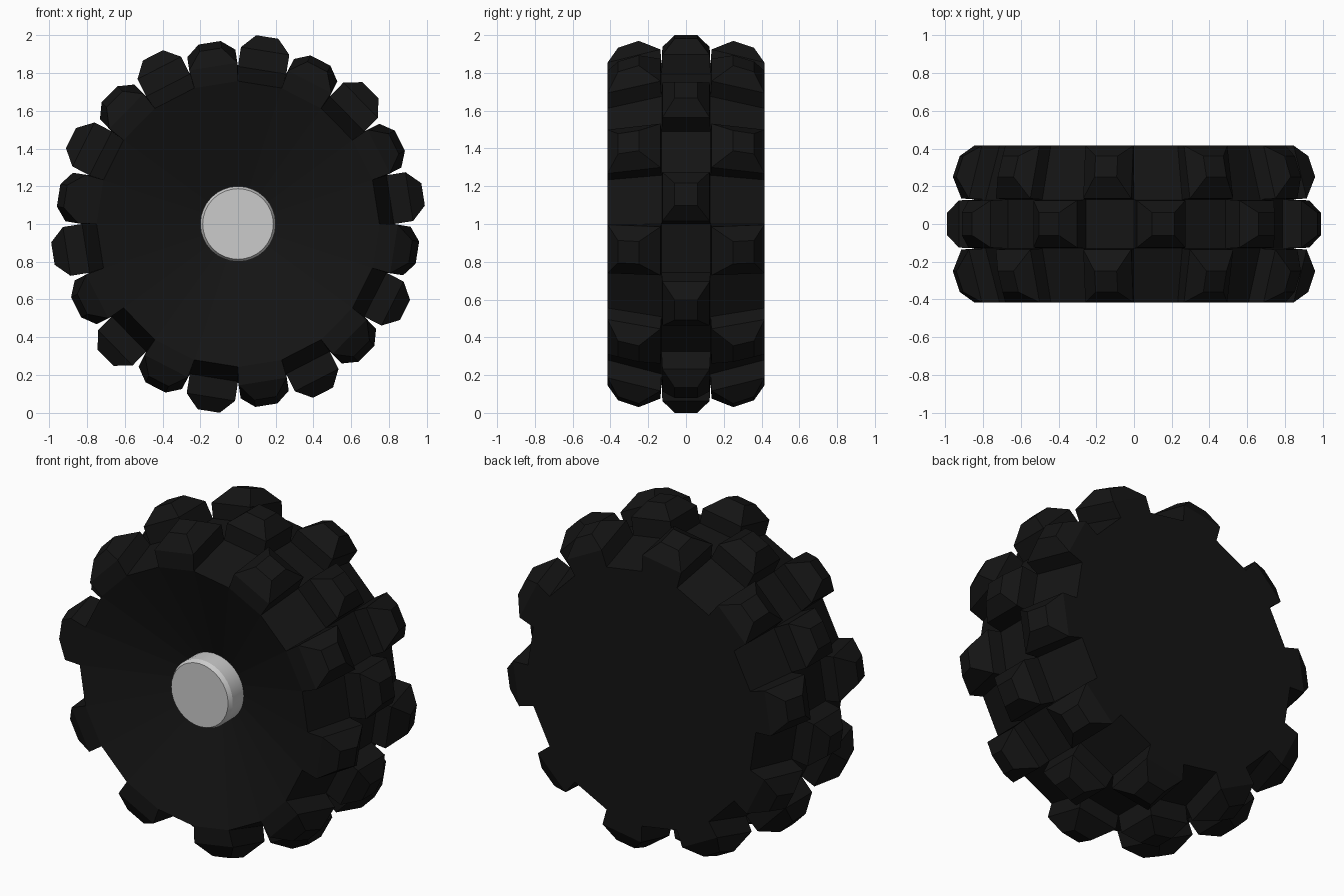
import bpy, bmesh, math
from mathutils import Vector

if "Cube" in bpy.data.objects:
    bpy.data.objects.remove(bpy.data.objects["Cube"])

N = 20
STEP = 2 * math.pi / N
XS = 0.99  # wheel is very slightly narrower in x than in z


def make(name, bm, color=None):
    bmesh.ops.recalc_face_normals(bm, faces=bm.faces)
    me = bpy.data.meshes.new(name)
    bm.to_mesh(me)
    bm.free()
    ob = bpy.data.objects.new(name, me)
    bpy.context.collection.objects.link(ob)
    if color:
        mat = bpy.data.materials.new(name + "_material")
        mat.diffuse_color = color
        mat.use_nodes = True
        mat.node_tree.nodes["Principled BSDF"].inputs["Base Color"].default_value = mat.diffuse_color
        me.materials.append(mat)
    return ob


def polar(angle, rad, tan, y):
    # angle is measured clockwise from the top, seen from the front
    s, c = math.sin(angle), math.cos(angle)
    return Vector(((rad * s + tan * c) * XS, y, 1 + rad * c - tan * s))


# Tyre body: 20-sided, three bands across the tread
bm = bmesh.new()
profile = [(-0.415, 0.757), (-0.13, 0.835), (0.13, 0.835), (0.415, 0.757)]
rows = [[bm.verts.new(polar(i * STEP, r, 0, y)) for i in range(N)] for y, r in profile]

# Knob profiles per band: (y low, rad low, y high, rad high, half width)
outer_shoulder = (-0.415, 0.845, -0.135, 0.915, 0.13)
outer_top = (-0.36, 0.935, -0.25, 0.972, 0.06)
flip = lambda k: (-k[2], k[3], -k[0], k[1], k[4])
knobs = [
    [outer_shoulder, outer_top],
    [(-0.125, 0.928, 0.125, 0.928, 0.131), (-0.06, 1.003, 0.06, 1.003, 0.06)],
    [flip(outer_shoulder), flip(outer_top)],
]

# Checkerboard of raised tread knobs
for band in range(3):
    for i in range(N):
        j = (i + 1) % N
        ring = [rows[band][i], rows[band][j], rows[band + 1][j], rows[band + 1][i]]
        if (i + band) % 2 == 1:
            a = (i + 0.5) * STEP
            for y0, r0, y1, r1, t in knobs[band]:
                new = [bm.verts.new(polar(a, *p)) for p in
                       ((r0, -t, y0), (r0, t, y0), (r1, t, y1), (r1, -t, y1))]
                for k in range(4):
                    m = (k + 1) % 4
                    bm.faces.new((ring[k], ring[m], new[m], new[k]))
                ring = new
        bm.faces.new(ring)

# Dished front wall and flat back wall
inner = [bm.verts.new(polar(i * STEP, 0.2, 0, -0.23)) for i in range(N)]
for i in range(N):
    j = (i + 1) % N
    bm.faces.new((rows[0][i], rows[0][j], inner[j], inner[i]))
bm.faces.new(inner)
bm.faces.new(rows[3])
make("tyre", bm, (0.007, 0.007, 0.007, 1))

# Hub with a small bevelled front edge
bm = bmesh.new()
S = 32
rings = [[bm.verts.new((r * math.cos(2 * math.pi * i / S), y, 1 + r * math.sin(2 * math.pi * i / S)))
          for i in range(S)] for r, y in ((0.2, -0.2), (0.2, -0.335), (0.187, -0.36))]
for a, b in zip(rings, rings[1:]):
    for i in range(S):
        j = (i + 1) % S
        bm.faces.new((a[i], a[j], b[j], b[i]))
bm.faces.new(rings[0])
bm.faces.new(rings[-1])
hub = make("hub", bm)
bpy.context.view_layer.objects.active = hub
hub.select_set(True)
bpy.ops.object.shade_smooth_by_angle(angle=math.radians(25))
